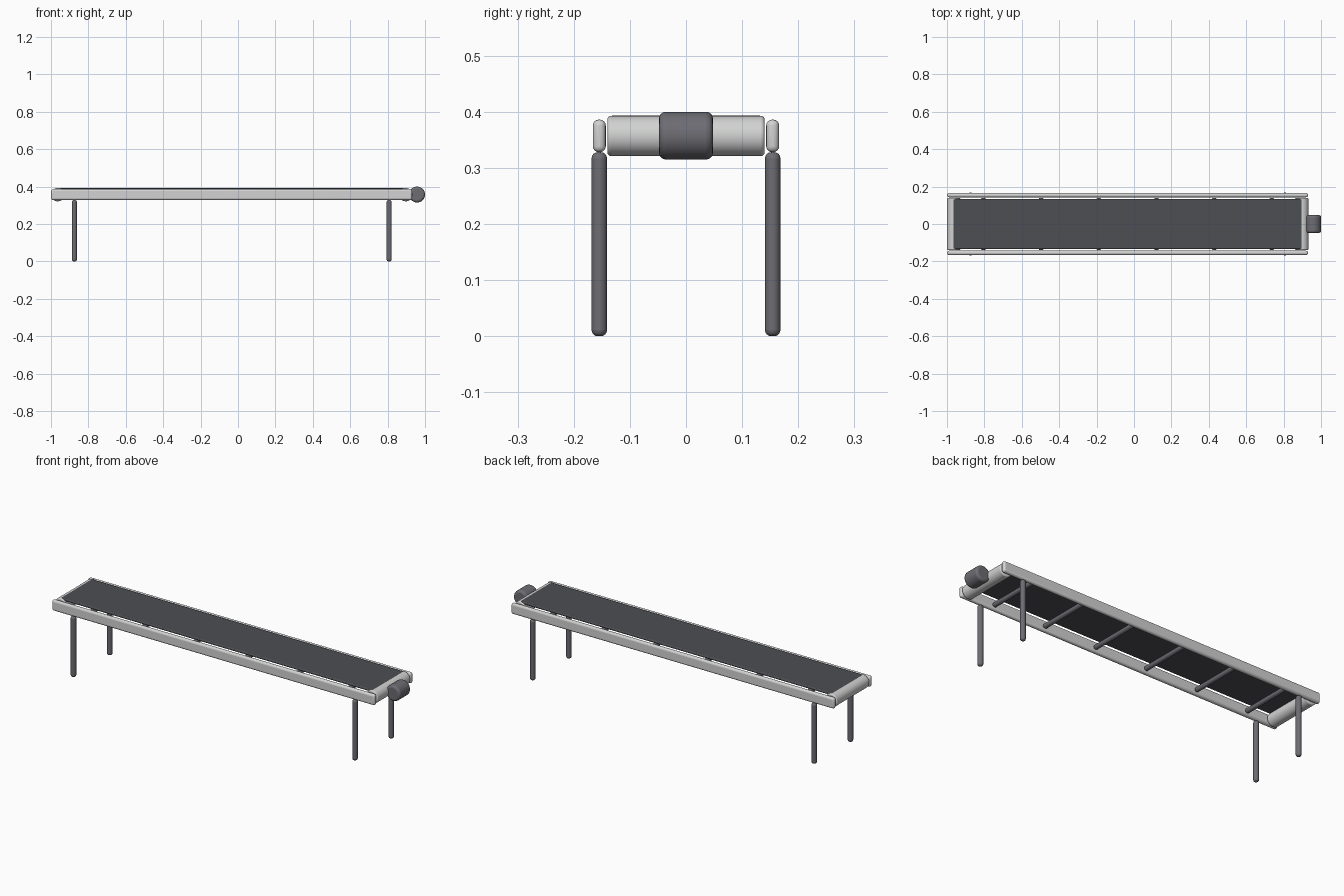
import bpy
import math

if "Cube" in bpy.data.objects:
    bpy.data.objects.remove(bpy.data.objects["Cube"])


def material(name, rgb):
    m = bpy.data.materials.new(name)
    m.diffuse_color = (*rgb, 1)
    m.use_nodes = True
    m.node_tree.nodes["Principled BSDF"].inputs["Base Color"].default_value = m.diffuse_color
    return m


LIGHT = material("light_metal", (0.64, 0.65, 0.64))
DARK = material("dark_metal", (0.15, 0.15, 0.17))
RUBBER = material("belt_rubber", (0.075, 0.077, 0.087))


def finish(ob, name, mat, bevel, segments):
    """Name, colour, round the edges and smooth a part."""
    ob.name = name
    ob.data.materials.append(mat)
    bpy.ops.object.transform_apply(location=False, rotation=True, scale=True)
    mod = ob.modifiers.new("rounded_edges", 'BEVEL')
    mod.width = bevel
    mod.segments = segments
    mod.limit_method = 'ANGLE'
    mod.angle_limit = math.radians(40)
    bpy.ops.object.shade_smooth_by_angle(angle=math.radians(35))
    return ob


def box(name, center, size, mat, bevel, segments=4):
    bpy.ops.mesh.primitive_cube_add(size=1, location=center)
    ob = bpy.context.object
    ob.scale = size
    return finish(ob, name, mat, bevel, segments)


def rod(name, center, radius, length, mat, bevel, along_y=False, sides=32):
    bpy.ops.mesh.primitive_cylinder_add(
        vertices=sides, radius=radius, depth=length, location=center,
        rotation=(math.pi / 2 if along_y else 0, 0, 0))
    return finish(bpy.context.object, name, mat, bevel, 4)


MID_X = -0.034      # middle of the conveyor bed
AXLE_Z = 0.357      # height of the drum axles

# Side rails and legs, mirrored front to back
for side, tag in ((-1, "front"), (1, "back")):
    box(f"{tag}_rail", (MID_X, side * 0.1545, 0.357),
        (1.93, 0.023, 0.058), LIGHT, 0.0105)
    for x, end in ((-0.875, "left"), (0.808, "right")):
        rod(f"{tag}_{end}_leg", (x, side * 0.1545, 0.164),
            0.0138, 0.328, DARK, 0.011, sides=24)

# End drums
for x, end in ((-0.964, "left"), (0.897, "right")):
    rod(f"{end}_drum", (x, 0, AXLE_Z), 0.0358, 0.28, LIGHT, 0.006, True, 48)

# Flat belt resting on the drums
box("belt", (MID_X, 0, 0.3875), (1.866, 0.268, 0.0125), RUBBER, 0.005, 3)

# Cross rollers under the belt
for i in range(6):
    rod(f"cross_roller_{i + 1}", (MID_X - 0.771 + i * 0.3084, 0, 0.348),
        0.0125, 0.28, DARK, 0.008, True, 24)

# Drive motor at the right end
rod("drive_motor", (0.9575, 0, 0.3575), 0.0425, 0.096, DARK, 0.012, True, 48)
